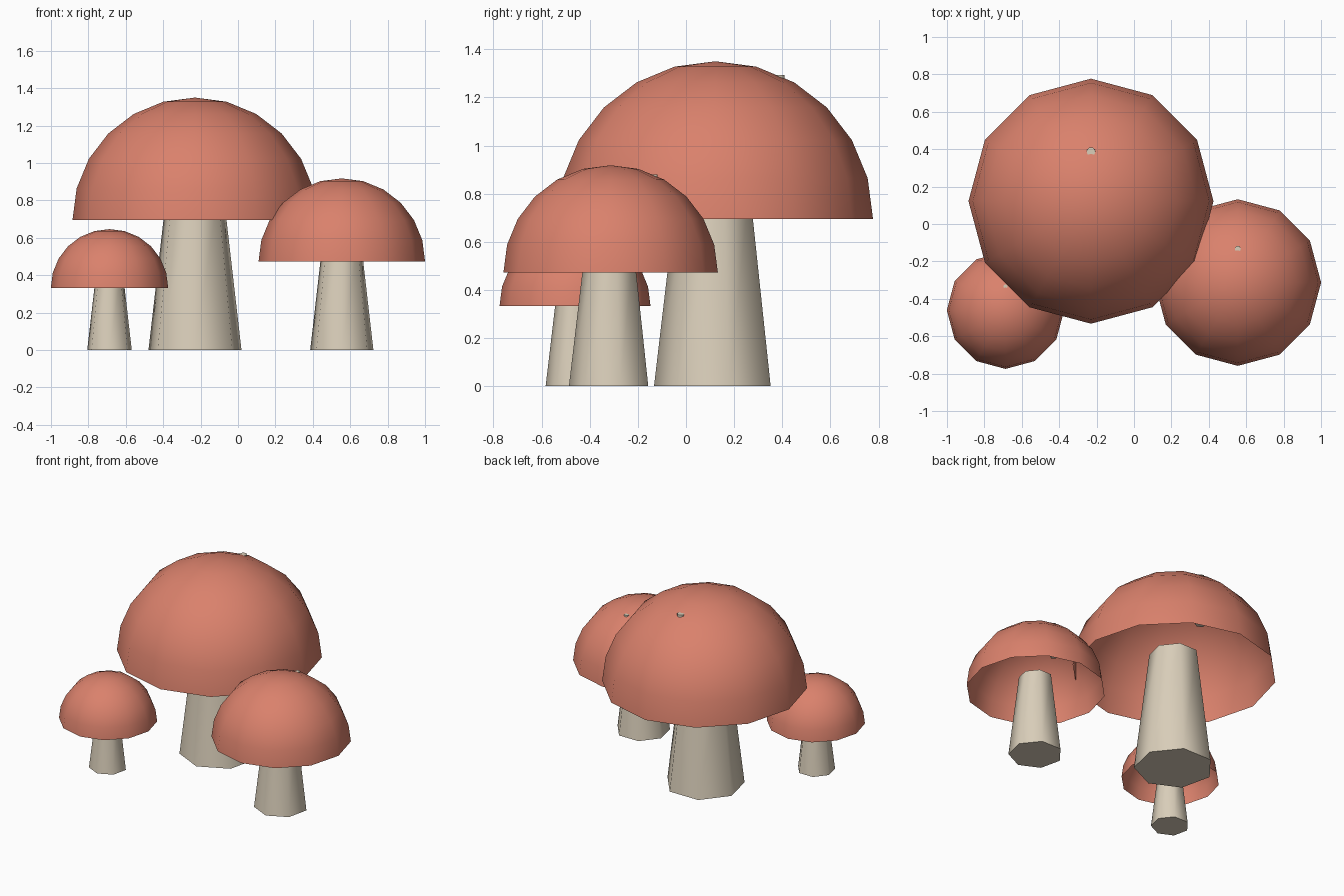
import bpy
import bmesh
from math import sin, cos, pi, radians

old = bpy.data.objects.get("Cube")
if old:
    bpy.data.objects.remove(old, do_unlink=True)


def material(name, rgb):
    mat = bpy.data.materials.new(name)
    mat.use_nodes = True
    colour = (*rgb, 1)
    mat.diffuse_color = colour
    mat.node_tree.nodes["Principled BSDF"].inputs["Base Color"].default_value = colour
    return mat


CAP = material("terracotta red", (0.70, 0.22, 0.15))
STEM = material("pale cream", (0.70, 0.62, 0.49))


def lathe(name, profile, sides, mat, place, scale, closed):
    """Spin (radius, height) rings, first corner facing -y; zero radius makes a tip."""
    bm = bmesh.new()
    rings = []
    for r, z in profile:
        if r == 0:
            rings.append([bm.verts.new((0, 0, z * scale))] * sides)
            continue
        rings.append([bm.verts.new((r * scale * sin(2 * pi * i / sides),
                                    -r * scale * cos(2 * pi * i / sides),
                                    z * scale)) for i in range(sides)])
    for low, high in zip(rings, rings[1:]):
        for i in range(sides):
            j = (i + 1) % sides
            corners = [low[i], low[j], high[j], high[i]]
            bm.faces.new(list(dict.fromkeys(corners)))
    if closed:
        bm.faces.new(rings[0][::-1])
        bm.faces.new(rings[-1])
    mesh = bpy.data.meshes.new(name)
    bm.to_mesh(mesh)
    bm.free()
    mesh.materials.append(mat)
    obj = bpy.data.objects.new(name, mesh)
    obj.location = place
    bpy.context.collection.objects.link(obj)
    bpy.ops.object.select_all(action="DESELECT")
    obj.select_set(True)
    bpy.context.view_layer.objects.active = obj
    bpy.ops.object.shade_smooth_by_angle(angle=radians(60))
    return obj


# Shared shapes: open dome, tapered stem, small peg under the dome
RADIUS, RIM = 0.655, 0.695
dome = [(RADIUS * cos(k * pi / 12), RIM + RADIUS * sin(k * pi / 12)) for k in range(6)]
dome.append((0, RIM + RADIUS))
stem = [(0.255, 0), (0.157, 0.83)]
peg = [(0.038, 0.94), (0.024, 1.293)]

# Three mushrooms of one design at different sizes
for label, x, y, size in (("large", -0.23, 0.122, 1),
                          ("medium", 0.555, -0.313, 0.68),
                          ("small", -0.687, -0.461, 0.479)):
    lathe(label + "_cap", dome, 12, CAP, (x, y, 0), size, False)
    lathe(label + "_stem", stem, 7, STEM, (x, y, 0), size, True)
    lathe(label + "_peg", peg, 7, STEM, (x, y + 0.265 * size, 0), size, True)
